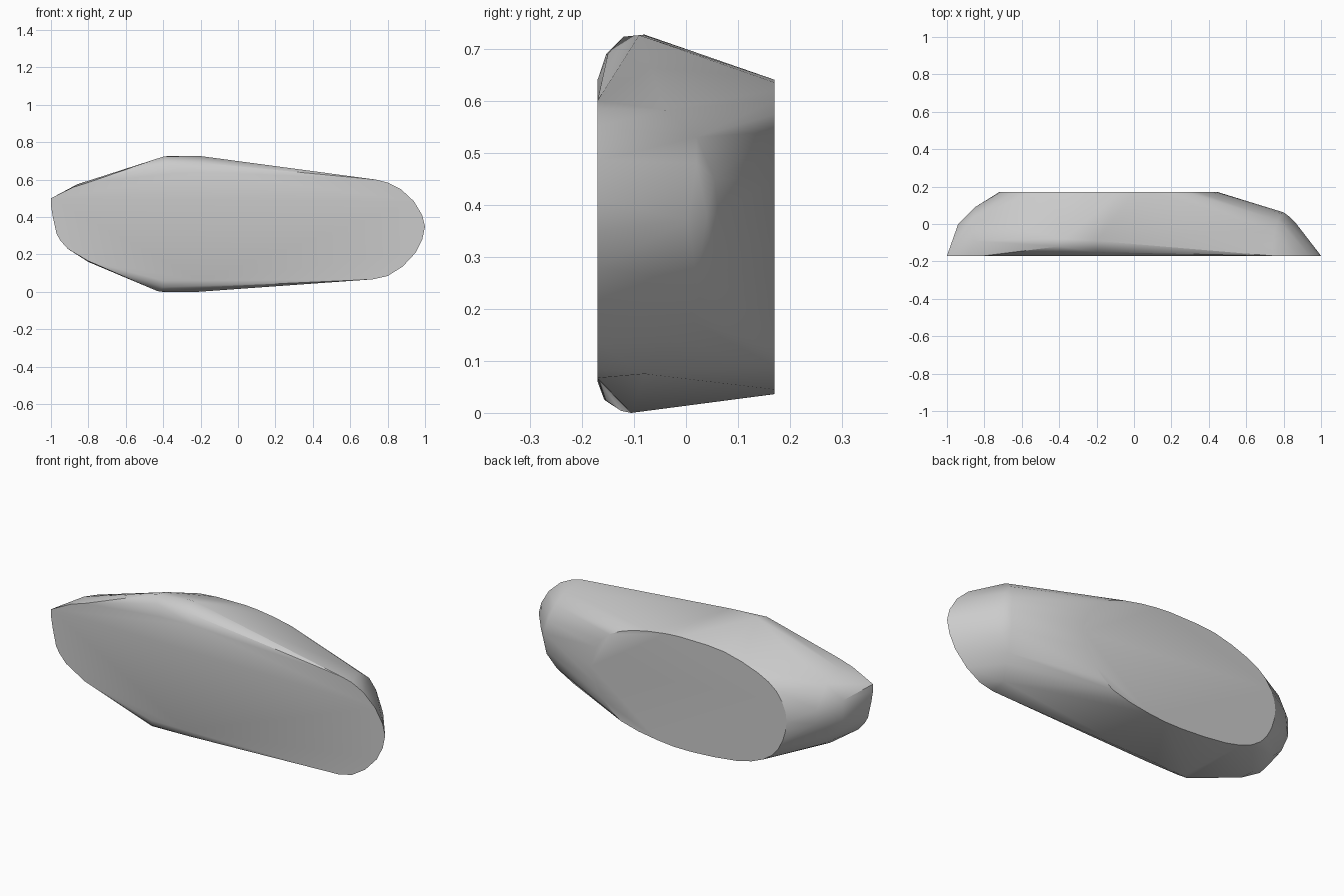
import bpy, bmesh
from mathutils import Vector

if "Cube" in bpy.data.objects:
    bpy.data.objects.remove(bpy.data.objects["Cube"])

# Flat front face outline (x, z) at y = -0.17
front = [(-1, .5), (-1, .46), (-.99, .4), (-.97, .31), (-.95, .275), (-.91, .23), (-.8, .165),
         (-.4, .06), (-.2, .06), (.72, .067), (.8, .085), (.88, .135), (.95, .21),
         (.985, .28), (1, .35), (.985, .41), (.94, .485), (.87, .55), (.8, .585),
         (.74, .6), (-.15, .64), (-.35, .633), (-.8, .585), (-.88, .56)]

# Flat rear oval outline (x, z) at y = 0.17
rear = [(.45, .34), (.42, .45), (.34, .54), (.2, .6), (0, .635), (-.15, .64), (-.35, .63),
        (-.55, .57), (-.66, .5), (-.715, .4), (-.715, .3), (-.67, .19), (-.58, .11),
        (-.42, .06), (-.15, .036), (.05, .045), (.27, .09), (.38, .18), (.43, .26)]

# Bulging points between the two faces (x, y, z)
bulge = [
    # rounded top ridge
    (-.4, -.12, .723), (-.2, -.09, .726), (-.37, -.08, .727), (-.38, -.153, .69), (-.2, -.15, .69),
    # rounded bottom ridge
    (-.43, -.125, .004), (-.22, -.105, 0), (-.4, -.105, 0), (-.4, -.157, .025), (-.2, -.155, .025),
    # right shoulder
    (.8, .062, .38), (.83, .04, .38), (.865, .005, .37), (.79, .055, .45), (.81, .02, .48),
    (.77, .02, .53), (.75, -.04, .582), (.79, .05, .28), (.82, .02, .25), (.77, .005, .18),
    (.76, -.03, .14), (.73, -.08, .075),
    # left shoulder
    (-.85, .09, .42), (-.84, .09, .34), (-.94, .0, .46), (-.94, .0, .36), (-.9, .0, .27),
    (-.82, .03, .2), (-.86, -.09, .575), (-.86, .03, .54), (-.8, -.09, .16)]


def smooth_loop(pts, y, steps):
    """Closed Catmull-Rom curve through (x, z) points."""
    p = [Vector((x, y, z)) for x, z in pts]
    out = []
    for i in range(len(p)):
        a, b, c, d = p[i - 1], p[i], p[(i + 1) % len(p)], p[(i + 2) % len(p)]
        for k in range(steps):
            t = k / steps
            out.append(.5 * (2 * b + (c - a) * t + (2 * a - 5 * b + 4 * c - d) * t * t
                             + (3 * b - a - 3 * c + d) * t ** 3))
    return out


# Stone-like body skinned over the outlines
bm = bmesh.new()
points = [(x, -.17, z) for x, z in front] + smooth_loop(rear, .17, 2) + bulge
for p in points:
    bm.verts.new(p)
hull = bmesh.ops.convex_hull(bm, input=bm.verts)
loose = {v for v in hull["geom_interior"] + hull["geom_unused"]
         if isinstance(v, bmesh.types.BMVert) and not v.link_faces}
bmesh.ops.delete(bm, geom=list(loose), context='VERTS')
bmesh.ops.dissolve_limit(bm, angle_limit=.01, verts=bm.verts, edges=bm.edges)
bmesh.ops.recalc_face_normals(bm, faces=bm.faces)
mesh = bpy.data.meshes.new("rounded_body")
bm.to_mesh(mesh)
bm.free()
body = bpy.data.objects.new("rounded_body", mesh)
bpy.context.collection.objects.link(body)
bpy.context.view_layer.objects.active = body
body.select_set(True)
bpy.ops.object.shade_smooth_by_angle(angle=.5)
